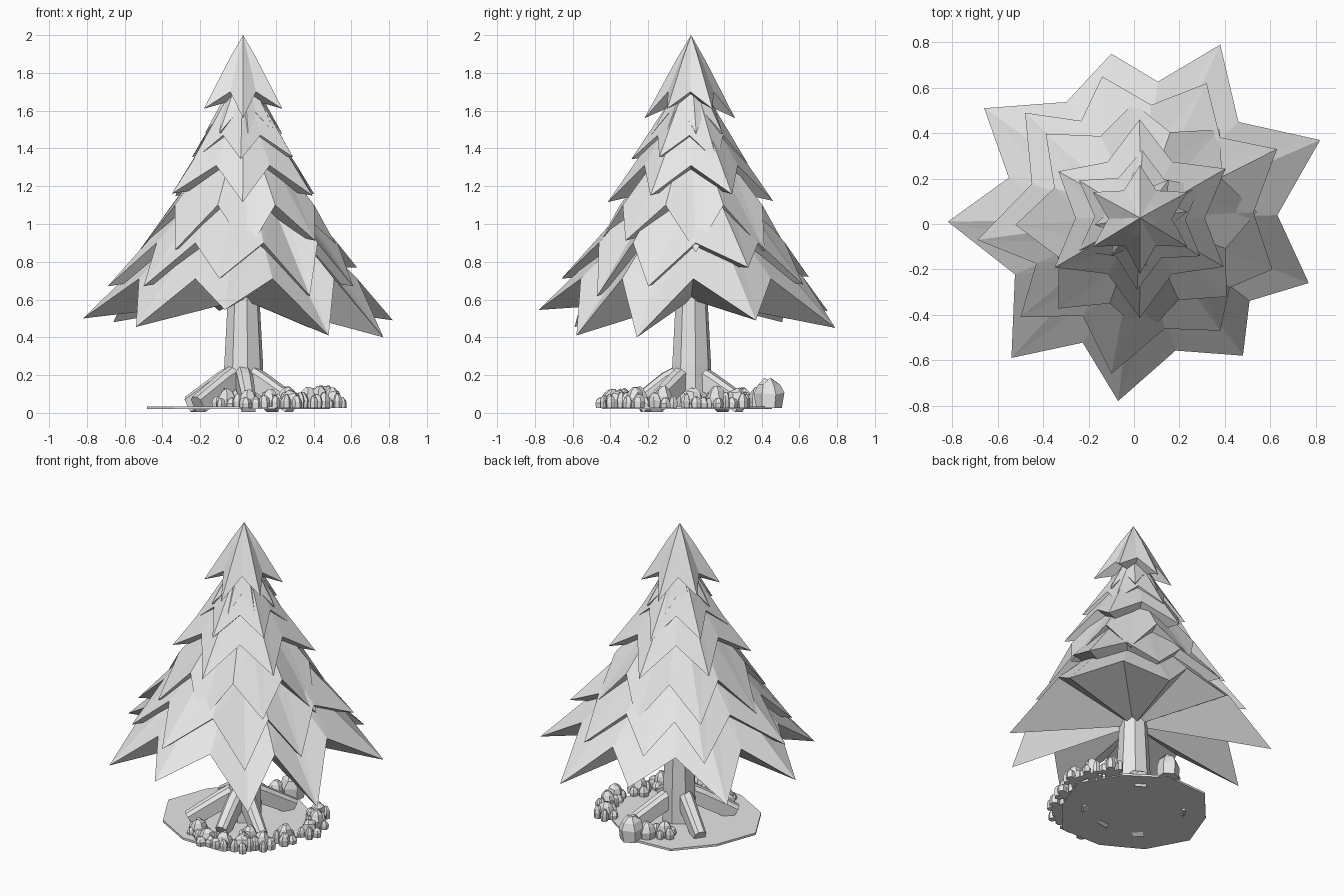
import bpy, bmesh, math, random
from mathutils import Vector

random.seed(4)
cube = bpy.data.objects.get("Cube")
if cube:
    bpy.data.objects.remove(cube)

grey = bpy.data.materials.new("plain grey")
grey.use_nodes = True
grey.diffuse_color = (0.8, 0.8, 0.8, 1)
grey.node_tree.nodes["Principled BSDF"].inputs["Base Color"].default_value = (0.8, 0.8, 0.8, 1)


def finish(name, bm):
    bmesh.ops.recalc_face_normals(bm, faces=bm.faces)
    mesh = bpy.data.meshes.new(name)
    bm.to_mesh(mesh)
    bm.free()
    mesh.materials.append(grey)
    obj = bpy.data.objects.new(name, mesh)
    bpy.context.collection.objects.link(obj)


def loft(bm, rings):
    """Skin a list of equally long rings of points and close both ends."""
    rows = [[bm.verts.new(p) for p in ring] for ring in rings]
    n = len(rows[0])
    for a, b in zip(rows, rows[1:]):
        for i in range(n):
            j = (i + 1) % n
            bm.faces.new((a[i], a[j], b[j], b[i]))
    bm.faces.new(rows[0])
    bm.faces.new(rows[-1])


def ring(x, y, z, r, n, turn=0.0):
    return [Vector((x + r * math.cos(turn + math.tau * i / n),
                    y + r * math.sin(turn + math.tau * i / n), z)) for i in range(n)]


def star_tier(name, tips, valley_r, valley_z, apex_z, under_z):
    """Star-shaped skirt of needles: ridged cone above, hollow fan below."""
    bm = bmesh.new()
    cx = cy = .027
    apex = Vector((cx, cy, apex_z))
    angles = [math.atan2(p[1] - cy, p[0] - cx) for p in tips]
    rim, mid = [], []
    for i, tip in enumerate(tips):
        gap = (angles[(i + 1) % len(tips)] - angles[i]) % math.tau
        a = angles[i] + gap / 2
        valley = (cx + valley_r * math.cos(a), cy + valley_r * math.sin(a), valley_z)
        for p, bulge in ((Vector(tip), .07), (Vector(valley), .04)):
            rim.append(bm.verts.new(p))
            reach = .55 * valley_r / (p.xy - apex.xy).length
            mid.append(bm.verts.new(apex.lerp(p, reach) + Vector((0, 0, bulge * valley_r))))
    top = bm.verts.new(apex)
    base = bm.verts.new((cx, cy, under_z))
    for i in range(len(rim)):
        j = (i + 1) % len(rim)
        bm.faces.new((rim[i], rim[j], mid[j]))
        bm.faces.new((rim[i], mid[j], mid[i]))
        bm.faces.new((mid[i], mid[j], top))
        bm.faces.new((rim[j], rim[i], base))
    finish(name, bm)


# Two broad lower tiers with irregular tips
LOWEST = [(.82, .37, .49), (.38, .79, .45), (-.1, .75, .54), (-.66, .51, .48), (-.82, .01, .50),
          (-.54, -.59, .455), (-.07, -.78, .545), (.48, -.58, .41), (.77, -.26, .40)]
SECOND = [(.63, .33, .77), (.32, .62, .68), (-.14, .65, .72), (-.48, .49, .70), (-.69, -.07, .67),
          (-.50, -.41, .67), (-.10, -.66, .71), (.38, -.47, .62), (.61, -.20, .67)]
star_tier("branch_tier_1", LOWEST, .605, .71, 1.26, .60)
star_tier("branch_tier_2", SECOND, .50, .90, 1.42, .78)

# Upper tiers: tips, tip radius, tip height, valley radius, valley height, apex height, spin
TIERS = [(8, .53, .88, .40, 1.10, 1.57, 3), (6, .42, 1.14, .285, 1.31, 1.72, 30),
         (6, .30, 1.34, .20, 1.47, 1.80, 28), (8, .21, 1.48, .135, 1.59, 1.84, 8)]
for k, (n, r, z, valley_r, valley_z, apex_z, spin) in enumerate(TIERS):
    tips = []
    for p in ring(0, 0, 0, r, n, math.radians(spin)):
        p *= random.uniform(.95, 1.06)
        tips.append((p.x + .025, p.y + .025, z + random.uniform(-.07, .07) * r))
    star_tier("branch_tier_%d" % (k + 3), tips, valley_r, valley_z, apex_z, valley_z - .09)

# Pointed crown: six tips, the front and back ones hanging lower
crown = [(p.x, p.y, 1.56 if i % 3 == 1 else 1.61)
         for i, p in enumerate(ring(.027, .02, 0, .24, 6, math.radians(30)))]
star_tier("tree_top", crown, .14, 1.70, 2.0, 1.67)

# Trunk, flared at the foot
bm = bmesh.new()
loft(bm, [ring(.03, .03, z, r, 8, .2) for z, r in ((.024, .11), (.25, .105), (.62, .085), (1.2, .04))])
finish("trunk", bm)

# Roots: slanted beams poking into the ground
for k, (deg, far) in enumerate(((58, .33), (145, .33), (225, .33), (278, .28), (325, .33))):
    a = math.radians(deg)
    out, side = Vector((math.cos(a), math.sin(a), 0)), Vector((-math.sin(a), math.cos(a), 0))
    bm = bmesh.new()
    rings = []
    for d, z, w, h in ((.04, .20, .042, .05), (.12, .165, .042, .045), (far, .045, .036, .04)):
        c = Vector((.02, .02, z)) + out * d
        rise = Vector((0, 0, h)) + out * h * .6
        rings.append([c + side * w - rise, c + side * w + rise * .6, c + side * w * .5 + rise,
                      c - side * w * .5 + rise, c - side * w + rise * .6, c - side * w - rise])
    loft(bm, rings)
    finish("root_%d" % (k + 1), bm)

# Thin ground plate with an uneven outline
bm = bmesh.new()
outline = [p * (1 + .05 * math.cos(i * 2.4)) for i, p in enumerate(ring(0, 0, 0, .465, 10, .1))]
loft(bm, [[Vector((p.x, p.y, z)) for p in outline] for z in (.02, .034)])
finish("ground_plate", bm)


# Stones: faceted blocks narrowing toward the top
def stone(bm, x, y, r, h):
    turn = random.uniform(0, 3)
    prof = ((.025, .9), (.025 + h * .5, 1.0), (.025 + h * .8, .75), (.025 + h, .3))
    rings = [ring(x, y, z, r * s, 6, turn) for z, s in prof]
    for row in rings[1:]:
        for p in row:
            p += Vector([random.uniform(-.1, .1) * r for _ in range(3)])
    loft(bm, rings)


CLUSTERS = [(-.06, -.33), (.05, -.40), (.17, -.39), (.28, -.36), (.37, -.27), (.26, -.25),
            (.43, -.12), (.50, .04), (.47, .16), (.40, .27), (-.05, .30)]
bm = bmesh.new()
for x, y in CLUSTERS:
    stone(bm, x, y, .05, random.uniform(.09, .12))
    for p in ring(x, y, 0, .05, 5, random.uniform(0, 1)):
        stone(bm, p.x, p.y, random.uniform(.024, .034), random.uniform(.05, .085))
finish("small_stones", bm)

bm = bmesh.new()
stone(bm, .10, .44, .075, .155)
stone(bm, .02, .38, .05, .11)
finish("large_stones", bm)
